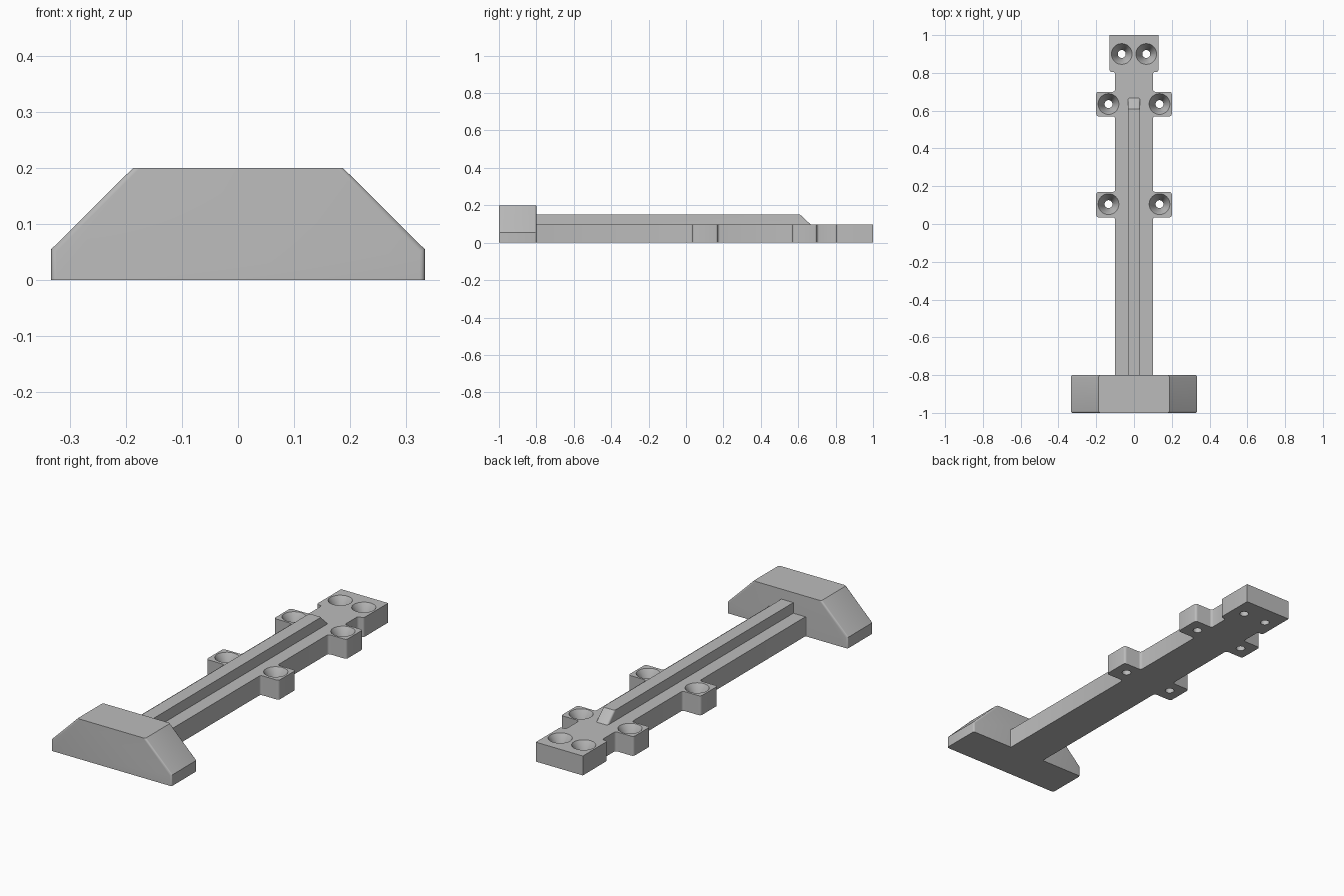
import bpy, bmesh, math
from mathutils import Vector

if "Cube" in bpy.data.objects:
    bpy.data.objects.remove(bpy.data.objects["Cube"], do_unlink=True)

# Single grey plastic
grey = bpy.data.materials.new("grey plastic")
grey.use_nodes = True
colour = (0.5, 0.5, 0.5, 1)
grey.diffuse_color = colour
grey.node_tree.nodes["Principled BSDF"].inputs["Base Color"].default_value = colour


def add_object(name, bm):
    bmesh.ops.recalc_face_normals(bm, faces=bm.faces)
    mesh = bpy.data.meshes.new(name)
    bm.to_mesh(mesh)
    bm.free()
    mesh.materials.append(grey)
    obj = bpy.data.objects.new(name, mesh)
    bpy.context.collection.objects.link(obj)
    return obj


def prism(name, outline, sweep, round_edge, radius):
    """Extrude a 3D outline and round the edges picked by a rule."""
    bm = bmesh.new()
    face = bm.faces.new([bm.verts.new(p) for p in outline])
    moved = bmesh.ops.extrude_face_region(bm, geom=[face])["geom"]
    bmesh.ops.translate(bm, vec=sweep,
                        verts=[v for v in moved if isinstance(v, bmesh.types.BMVert)])
    bmesh.ops.recalc_face_normals(bm, faces=bm.faces)
    edges = [e for e in bm.edges if round_edge(e.verts[0].co, e.verts[1].co)]
    bmesh.ops.bevel(bm, geom=edges, offset=radius, segments=4,
                    profile=0.5, affect='EDGES')
    return add_object(name, bm)


def smooth(obj):
    bpy.ops.object.select_all(action='DESELECT')
    obj.select_set(True)
    bpy.context.view_layer.objects.active = obj
    bpy.ops.object.shade_smooth_by_angle(angle=math.radians(30))


# Flat stem with two pairs of lugs and a wider end plate
half = [(0.2, -0.9), (0.2, -0.805), (0.1, -0.805)]
for y0, y1 in ((0.035, 0.17), (0.57, 0.7)):
    half += [(0.1, y0), (0.2, y0), (0.2, y1), (0.1, y1)]
half += [(0.1, 0.805), (0.13, 0.805), (0.13, 1)]
outline = [(x, y, 0) for x, y in half] + [(-x, y, 0) for x, y in reversed(half)]
stem = prism("stem", outline, Vector((0, 0, 0.097)),
             lambda a, b: abs(a.z - b.z) > 0.05 and a.y < 0.95, 0.012)

# Countersunk screw holes
bm = bmesh.new()
for hx, hy in ((0.135, 0.105), (0.135, 0.635), (0.065, 0.9)):
    for side in (-1, 1):
        axis = Vector((side * hx, hy, 0))
        profile = [(0, -0.05), (0.021, -0.05), (0.021, 0.037),
                   (0.055, 0.097), (0.055, 0.15), (0, 0.15)]
        verts = [bm.verts.new(axis + Vector((r, 0, z))) for r, z in profile]
        edges = [bm.edges.new(pair) for pair in zip(verts, verts[1:])]
        bmesh.ops.spin(bm, geom=verts + edges, cent=axis, axis=(0, 0, 1),
                       angle=math.tau, steps=32)
bmesh.ops.remove_doubles(bm, verts=bm.verts, dist=0.0002)
cutter = add_object("screw_hole_cutter", bm)
cutter.hide_render = True
cut = stem.modifiers.new("screw holes", 'BOOLEAN')
cut.operation = 'DIFFERENCE'
cut.solver = 'EXACT'
cut.object = cutter
bpy.context.view_layer.objects.active = stem
bpy.ops.object.modifier_apply(modifier=cut.name)
bpy.data.objects.remove(cutter, do_unlink=True)
smooth(stem)

# Raised centre rib with a ramped end
side = [(-0.85, 0.08), (0.685, 0.08), (0.61, 0.15), (-0.85, 0.15)]
rib = prism("centre_rib", [(-0.033, y, z) for y, z in side], Vector((0.066, 0, 0)),
            lambda a, b: abs(a.z - b.z) > 0.05 and max(a.y, b.y) > 0, 0.01)
smooth(rib)

# Wide trapezoid cross block with rounded sloping ends
right = [(0.333, 0), (0.333, 0.055), (0.187, 0.2)]
front = right + [(-x, z) for x, z in reversed(right)]
block = prism("cross_block", [(x, -1, z) for x, z in front], Vector((0, 0.2, 0)),
              lambda a, b: abs(a.z - b.z) > 0.02 and abs(a.y - b.y) < 0.01, 0.009)
smooth(block)
